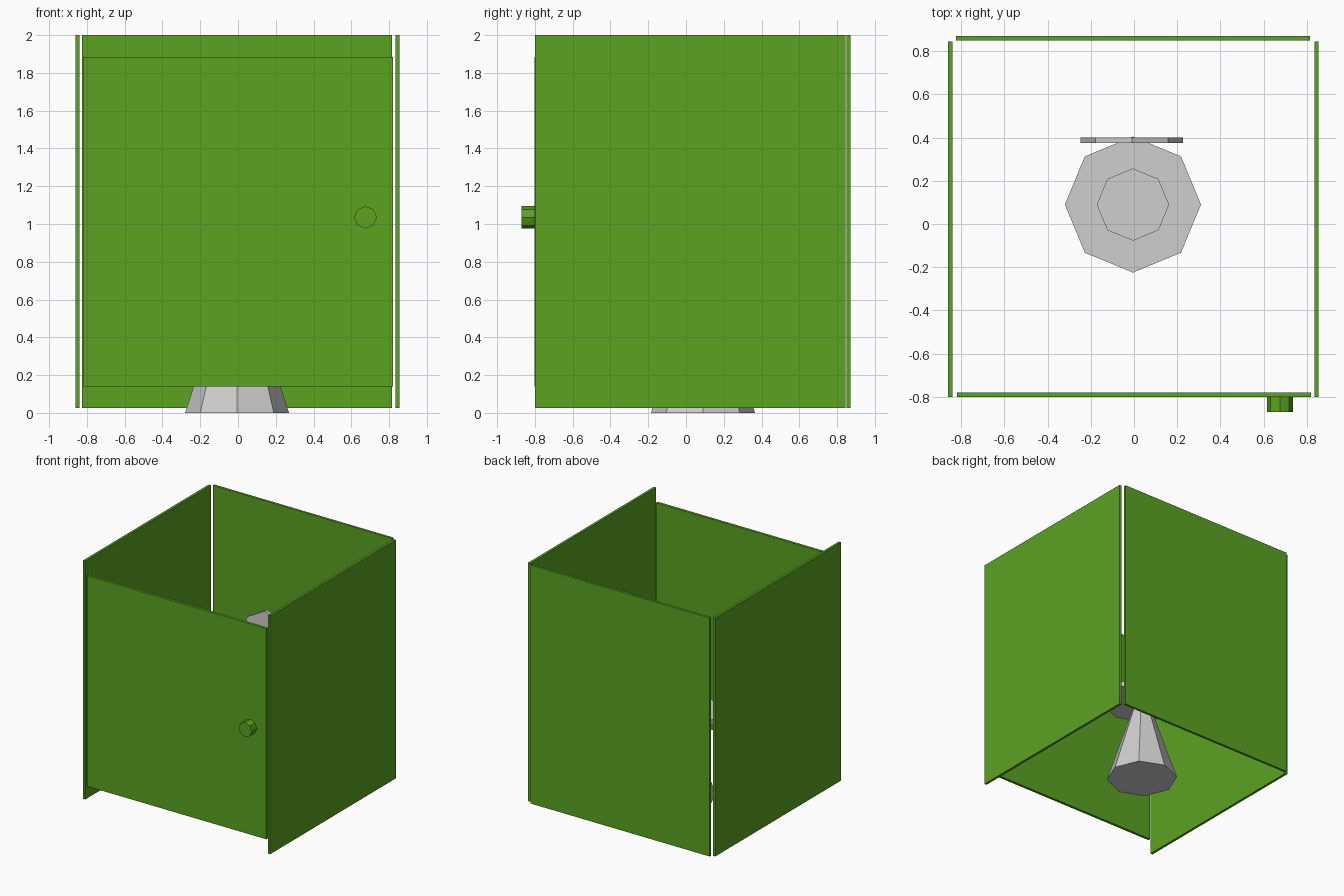
import bpy, bmesh, math
from mathutils import Matrix

if "Cube" in bpy.data.objects:
    bpy.data.objects.remove(bpy.data.objects["Cube"])


def material(name, rgb):
    m = bpy.data.materials.new(name)
    m.diffuse_color = (*rgb, 1)
    m.use_nodes = True
    m.node_tree.nodes["Principled BSDF"].inputs["Base Color"].default_value = m.diffuse_color
    return m


GREEN = material("stall green", (0.105, 0.36, 0.0155))
GRAY = material("fixture gray", (0.62, 0.62, 0.62))


def finish(name, bm, mat):
    bmesh.ops.recalc_face_normals(bm, faces=bm.faces)
    me = bpy.data.meshes.new(name)
    bm.to_mesh(me)
    bm.free()
    me.materials.append(mat)
    ob = bpy.data.objects.new(name, me)
    bpy.context.collection.objects.link(ob)
    return ob


def panel(name, x, y, z):
    """Flat board given by its min/max on each axis."""
    bm = bmesh.new()
    bmesh.ops.create_cube(bm, size=1)
    size = [b - a for a, b in (x, y, z)]
    mid = [(a + b) / 2 for a, b in (x, y, z)]
    bmesh.ops.transform(bm, matrix=Matrix.Translation(mid) @ Matrix.Diagonal((*size, 1)), verts=bm.verts)
    return finish(name, bm, GREEN)


def octagon(name, mat, loc, r1, r2, depth, facing_y=False, stretch=1.0, recess=None):
    """Eight-sided frustum with corners on the axes, optionally lying along y."""
    bm = bmesh.new()
    bmesh.ops.create_cone(bm, cap_ends=True, segments=8, radius1=r1, radius2=r2, depth=depth)
    if recess:
        width, drop = recess
        top = max(bm.faces, key=lambda f: f.calc_center_median().z)
        bmesh.ops.inset_region(bm, faces=[top], thickness=width)
        inner = bmesh.ops.extrude_discrete_faces(bm, faces=[top])["faces"][0]
        rim = list(inner.verts)
        bmesh.ops.translate(bm, verts=rim, vec=(0, 0, -drop))
    m = Matrix.Translation(loc)
    if facing_y:
        m = m @ Matrix.Diagonal((1, 1, stretch, 1)) @ Matrix.Rotation(math.pi / 2, 4, 'X')
    bmesh.ops.transform(bm, matrix=m, verts=bm.verts)
    return finish(name, bm, mat)


# stall walls
for side, x in (("left", -0.85), ("right", 0.845)):
    panel(side + "_wall", (x - 0.01, x + 0.01), (-0.8, 0.845), (0.025, 2))
panel("back_wall", (-0.825, 0.815), (0.85, 0.87), (0.025, 2))

# door and knob
panel("door", (-0.82, 0.82), (-0.802, -0.78), (0.14, 1.885))
octagon("door_knob", GREEN, (0.675, -0.835, 1.035), 0.06, 0.06, 0.07, True)

# toilet: tapered pedestal, flat seat with sunken middle, raised lid
CX, CY = -0.005, 0.09
octagon("pedestal", GRAY, (CX, CY, 0.35), 0.275, 0.05, 0.70)
octagon("seat", GRAY, (CX, CY, 0.71), 0.315, 0.315, 0.04, recess=(0.15, 0.02))
octagon("lid", GRAY, (-0.01, 0.387, 1.045), 0.237, 0.237, 0.025, True, 1.33)
